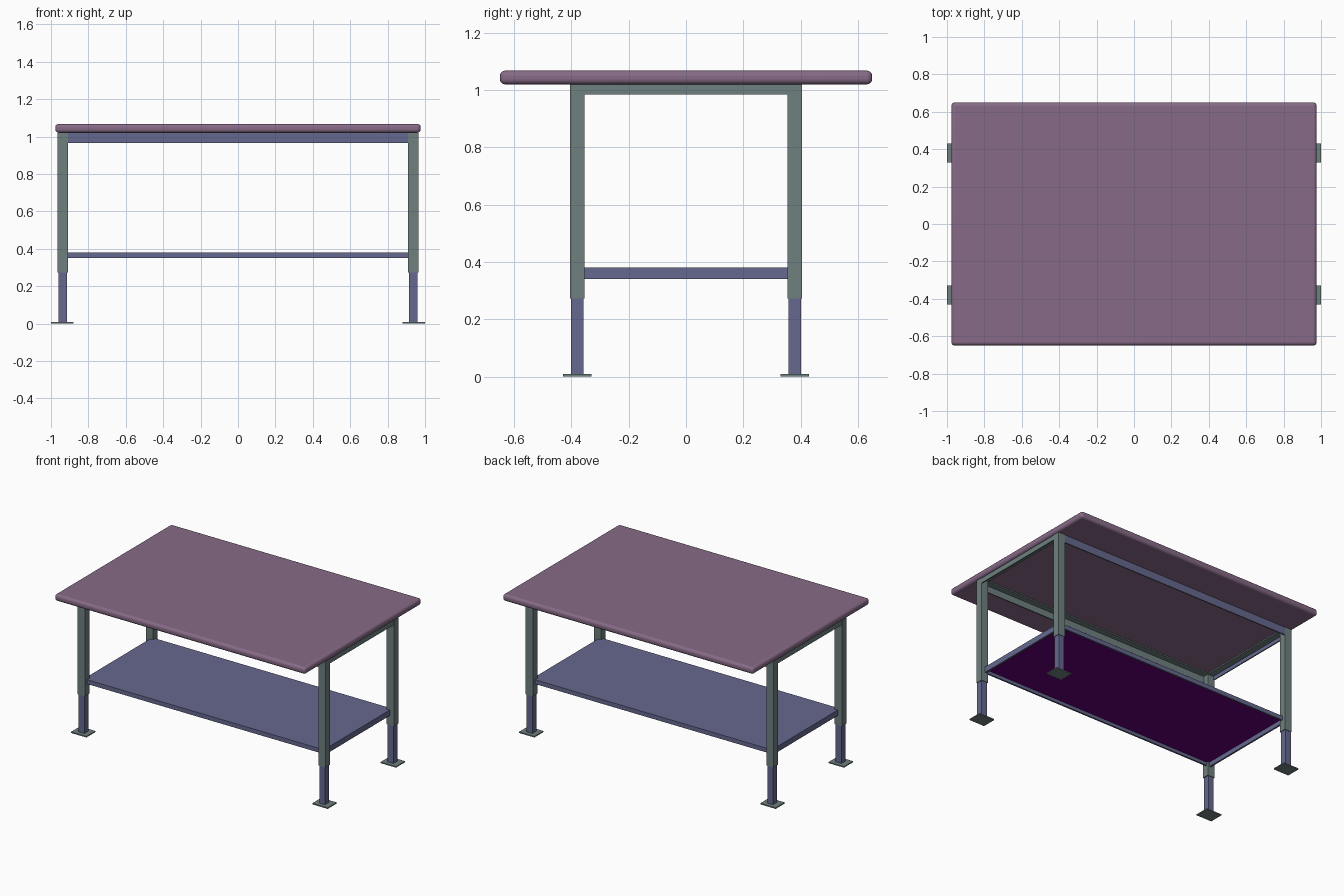
import bpy

if "Cube" in bpy.data.objects:
    bpy.data.objects.remove(bpy.data.objects["Cube"])


def material(name, rgb):
    m = bpy.data.materials.new(name)
    m.diffuse_color = (*rgb, 1)
    m.use_nodes = True
    m.node_tree.nodes["Principled BSDF"].inputs["Base Color"].default_value = m.diffuse_color
    return m


MAUVE = material("mauve top", (0.243, 0.147, 0.243))
GREEN = material("grey green steel", (0.162, 0.214, 0.214))
BLUE = material("slate blue steel", (0.133, 0.140, 0.274))
PURPLE = material("dark purple underside", (0.127, 0.0, 0.192))


def box(name, x, y, z, mat):
    """Box from (min, max) ranges on each axis."""
    x, y, z = sorted(x), sorted(y), sorted(z)
    verts = [(a, b, c) for a in x for b in y for c in z]
    faces = [(0, 1, 3, 2), (4, 6, 7, 5), (0, 4, 5, 1),
             (2, 3, 7, 6), (0, 2, 6, 4), (1, 5, 7, 3)]
    me = bpy.data.meshes.new(name)
    me.from_pydata(verts, [], faces)
    me.materials.append(mat)
    ob = bpy.data.objects.new(name, me)
    bpy.context.collection.objects.link(ob)
    return ob


# Rounded table top
top = box("table_top", (-0.977, 0.977), (-0.65, 0.65), (1.02, 1.068), MAUVE)
bev = top.modifiers.new("round edges", "BEVEL")
bev.width = 0.019
bev.segments = 5
bpy.context.view_layer.objects.active = top
top.select_set(True)
bpy.ops.object.shade_smooth_by_angle()

# Legs: outer sleeve, telescoping inner leg and foot plate
for sx, side in ((-1, "left"), (1, "right")):
    for sy, end in ((-1, "front"), (1, "back")):
        tag = f"{end}_{side}"
        box(f"leg_sleeve_{tag}", (sx * 0.91, sx * 0.965),
            (sy * 0.355, sy * 0.405), (0.273, 1.02), GREEN)
        box(f"inner_leg_{tag}", (sx * 0.915, sx * 0.96),
            (sy * 0.358, sy * 0.402), (0.006, 0.30), BLUE)
        box(f"foot_plate_{tag}", (sx * 0.88, sx * 1.0),
            (sy * 0.33, sy * 0.43), (0, 0.008), GREEN)

# Long angle rails under the top: upright outside, flange against the top
for sy, end in ((-1, "front"), (1, "back")):
    rail = box(f"long_rail_{end}", (-0.962, 0.962),
               (sy * 0.396, sy * 0.404), (0.965, 1.019), GREEN)
    rail.data.materials.append(BLUE)
    for p in rail.data.polygons:
        if p.normal.y * sy > 0.5:
            p.material_index = 1
    box(f"long_rail_flange_{end}", (-0.91, 0.91),
        (sy * 0.355, sy * 0.396), (1.011, 1.0195), GREEN)

# End angle rails, blue on the inside
for sx, side in ((-1, "left"), (1, "right")):
    rail = box(f"end_rail_{side}", (sx * 0.955, sx * 0.963),
               (-0.36, 0.36), (0.985, 1.019), GREEN)
    rail.data.materials.append(BLUE)
    for p in rail.data.polygons:
        if p.normal.x * sx < -0.5:
            p.material_index = 1
    box(f"end_rail_flange_{side}", (sx * 0.91, sx * 0.955),
        (-0.36, 0.36), (1.011, 1.0195), GREEN)

# Lower shelf: sheet with a purple underside and turned-down lips
shelf = box("shelf", (-0.935, 0.935), (-0.38, 0.38), (0.372, 0.38), BLUE)
shelf.data.materials.append(PURPLE)
for p in shelf.data.polygons:
    if p.normal.z < -0.5:
        p.material_index = 1
for s, end, side in ((-1, "front", "left"), (1, "back", "right")):
    box(f"shelf_lip_{end}", (-0.935, 0.935),
        (s * 0.368, s * 0.38), (0.35, 0.372), BLUE)
    box(f"shelf_lip_{side}", (s * 0.923, s * 0.935),
        (-0.368, 0.368), (0.34, 0.372), BLUE)
